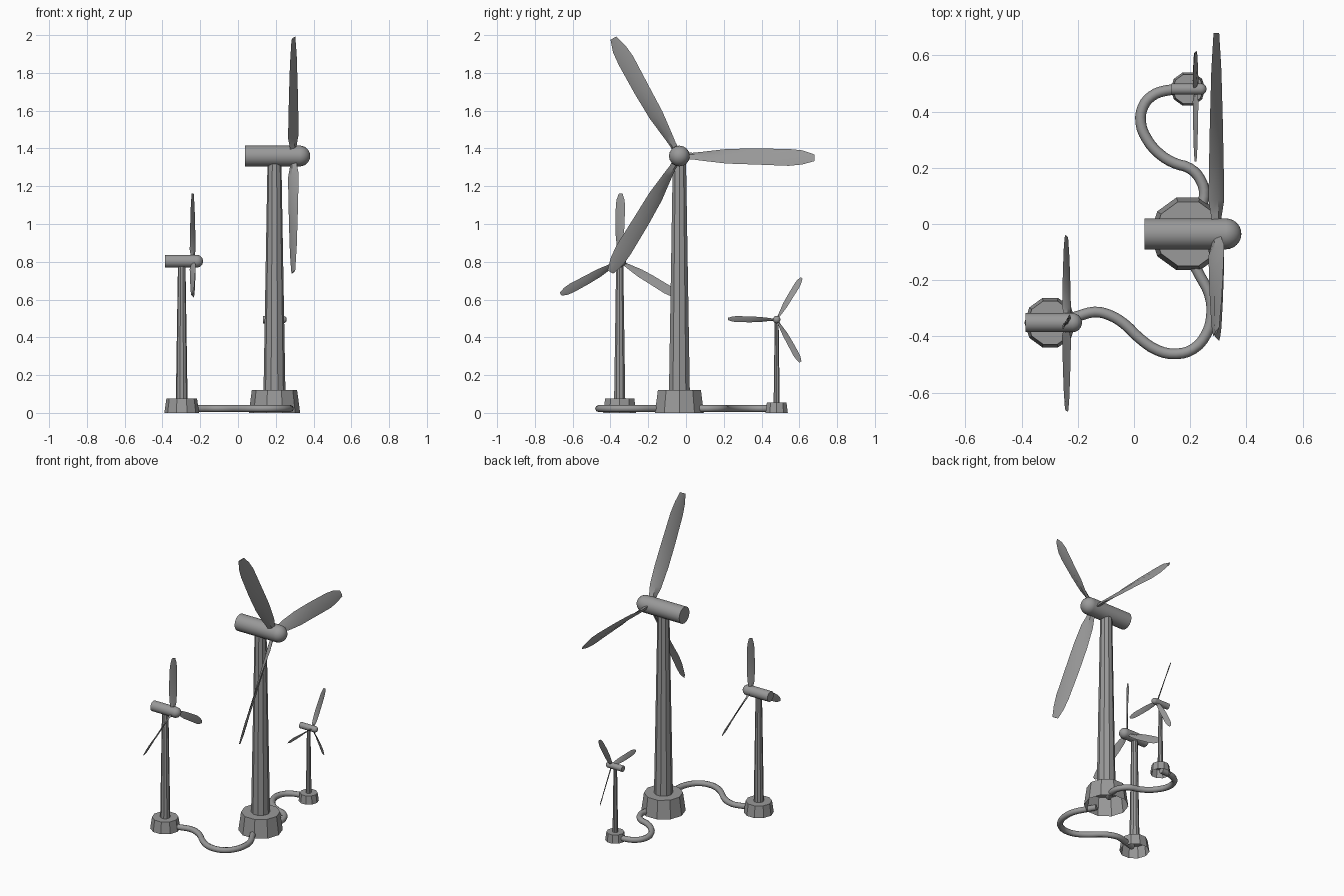
import bpy, bmesh, math
from mathutils import Vector, Matrix

if "Cube" in bpy.data.objects:
    bpy.data.objects.remove(bpy.data.objects["Cube"])

grey = bpy.data.materials.new("turbine grey")
grey.diffuse_color = (0.32, 0.32, 0.32, 1)
grey.use_nodes = True
grey.node_tree.nodes["Principled BSDF"].inputs["Base Color"].default_value = grey.diffuse_color


def finish(bm, name):
    bmesh.ops.recalc_face_normals(bm, faces=bm.faces)
    me = bpy.data.meshes.new(name)
    bm.to_mesh(me)
    bm.free()
    me.materials.append(grey)
    me.polygons.foreach_set("use_smooth", [True] * len(me.polygons))
    me.set_sharp_from_angle(angle=math.radians(30))
    ob = bpy.data.objects.new(name, me)
    bpy.context.collection.objects.link(ob)
    return ob


def frustum(name, x, y, z0, z1, r0, r1, sides=10, open_bottom=False):
    bm = bmesh.new()
    bmesh.ops.create_cone(bm, cap_ends=True, segments=sides, radius1=r0,
                          radius2=r1, depth=z1 - z0)
    bmesh.ops.rotate(bm, verts=bm.verts, matrix=Matrix.Rotation(math.pi / 2, 3, 'Z'))
    bmesh.ops.translate(bm, verts=bm.verts, vec=(x, y, (z0 + z1) / 2))
    bm.normal_update()
    if open_bottom:
        low = [f for f in bm.faces if f.normal.z < -0.9]
        bmesh.ops.delete(bm, geom=low, context='FACES_ONLY')
    return finish(bm, name)


# blade sections: radius, trailing edge, leading edge, half depth along the axle
SECTIONS = [(0.02, -0.02, 0.02, 0.012), (0.07, -0.018, 0.017, 0.020),
            (0.12, -0.025, 0.022, 0.028), (0.25, -0.040, 0.037, 0.026),
            (0.40, -0.045, 0.040, 0.023), (0.58, -0.052, 0.037, 0.018),
            (0.65, -0.045, 0.030, 0.014), (0.715, -0.027, 0.008, 0.010)]


def blade(name, hub, length, chord, angle):
    bm = bmesh.new()
    rot = Matrix.Rotation(angle, 3, 'X')
    rings = []
    for i, (r, lo, hi, h) in enumerate(SECTIONS):
        lead, trail = Vector((-h, 0, hi)), Vector((h, 0, lo))
        mid = (lead + trail) / 2
        d = (lead - trail).normalized()
        n = Vector((d.z, 0, -d.x)) * (0.012 - 0.0011 * i)
        ring = []
        for p in (lead, mid + n, trail, mid - n):
            p = Vector((p.x * chord, r * length / 0.715, p.z * chord))
            ring.append(bm.verts.new(hub + rot @ p))
        rings.append(ring)
    for a, b in zip(rings, rings[1:]):
        for k in range(4):
            bm.faces.new((a[k], a[(k + 1) % 4], b[(k + 1) % 4], b[k]))
    bm.faces.new(rings[0])
    bm.faces.new(rings[-1])
    finish(bm, name)


def turbine(size, x, y, base, tower, nacelle, rotor):
    base_r, base_h = base
    r0, r1, top = tower
    back, front, rad, z = nacelle
    blade_x, length, chord, start = rotor
    # flared footing and tapered mast
    frustum(size + "_base", x, y, 0, base_h, base_r, base_r * 0.88, open_bottom=True)
    frustum(size + "_tower", x, y, base_h * 0.95, top, r0, r1)
    # nacelle lying along x
    bm = bmesh.new()
    bmesh.ops.create_cone(bm, cap_ends=True, segments=16, radius1=rad, radius2=rad,
                          depth=front - rad - back)
    bmesh.ops.rotate(bm, verts=bm.verts, matrix=Matrix.Rotation(math.pi / 2, 3, 'Y'))
    bmesh.ops.translate(bm, verts=bm.verts, vec=((back + front - rad) / 2, y, z))
    finish(bm, size + "_nacelle")
    # round hub nose
    bm = bmesh.new()
    bmesh.ops.create_uvsphere(bm, u_segments=16, v_segments=12, radius=rad)
    bmesh.ops.rotate(bm, verts=bm.verts, matrix=Matrix.Rotation(math.pi / 2, 3, 'Y'))
    bmesh.ops.translate(bm, verts=bm.verts, vec=(front - rad, y, z))
    finish(bm, size + "_hub")
    # three twisted blades
    for i in range(3):
        blade(f"{size}_blade_{i + 1}", Vector((blade_x, y, z)), length, chord,
              math.radians(start + 120 * i))


turbine("large", 0.193, -0.035, (0.136, 0.122), (0.058, 0.037, 1.325),
        (0.037, 0.382, 0.055, 1.36), (0.293, 0.715, 1.0, 0))
turbine("medium", -0.298, -0.351, (0.092, 0.077), (0.031, 0.020, 0.785),
        (-0.386, -0.185, 0.034, 0.803), (-0.24, 0.358, 0.56, 90))
turbine("small", 0.192, 0.480, (0.062, 0.055), (0.017, 0.011, 0.482),
        (0.133, 0.258, 0.020, 0.494), (0.219, 0.257, 0.36, 60))


# ground cables joining the footings
def cable(name, pts):
    cu = bpy.data.curves.new(name, 'CURVE')
    cu.dimensions = '3D'
    cu.bevel_depth = 0.019
    cu.bevel_resolution = 2
    cu.use_fill_caps = True
    cu.resolution_u = 3
    sp = cu.splines.new('BEZIER')
    sp.bezier_points.add(len(pts) - 1)
    for bp, (x, y) in zip(sp.bezier_points, pts):
        bp.co = (x, y, 0.023)
        bp.handle_left_type = bp.handle_right_type = 'AUTO'
    cu.materials.append(grey)
    ob = bpy.data.objects.new(name, cu)
    bpy.context.collection.objects.link(ob)


cable("medium_cable", [(-0.28, -0.35), (-0.20, -0.328), (-0.14, -0.313), (-0.09, -0.323),
                       (-0.035, -0.355), (0.02, -0.407), (0.085, -0.45), (0.15, -0.462),
                       (0.21, -0.445), (0.257, -0.392), (0.276, -0.32), (0.268, -0.25),
                       (0.235, -0.185), (0.20, -0.12)])
cable("small_cable", [(0.22, 0.02), (0.25, 0.10), (0.235, 0.16), (0.198, 0.198),
                      (0.143, 0.217), (0.09, 0.25), (0.046, 0.302), (0.024, 0.36),
                      (0.032, 0.417), (0.063, 0.455), (0.11, 0.474), (0.185, 0.48)])
